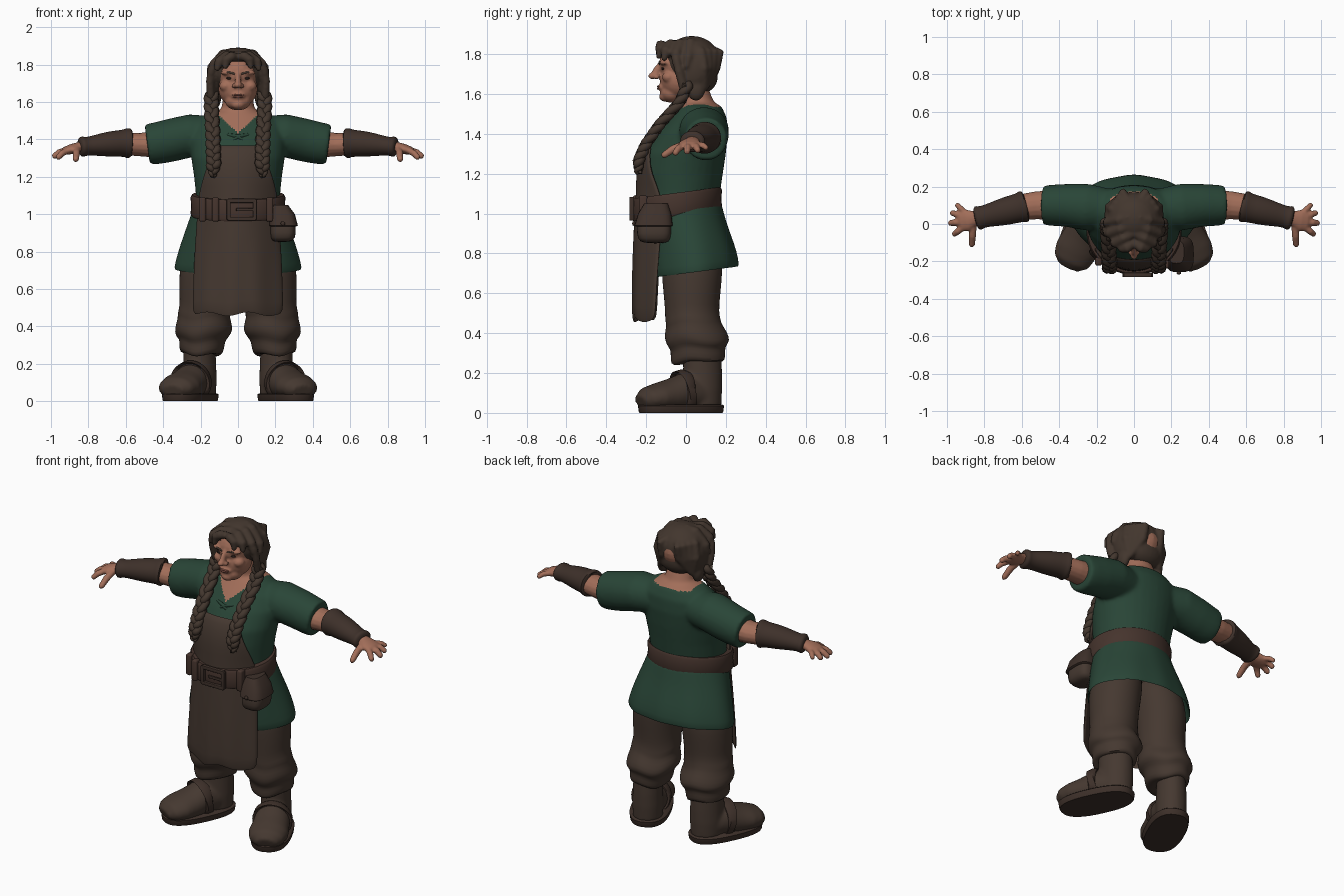
import bpy, bmesh, math
from mathutils import Vector, Matrix


def mat(name, rgb):
    m = bpy.data.materials.new(name)
    m.diffuse_color = (*rgb, 1)
    return m


GREEN = mat("green_cloth", (0.022, 0.060, 0.038))
BROWN = mat("brown_cloth", (0.060, 0.040, 0.030))
LEATHER = mat("dark_leather", (0.048, 0.030, 0.023))
BELT = mat("red_brown_leather", (0.060, 0.034, 0.026))
HAIR = mat("brown_hair", (0.055, 0.037, 0.027))
SKIN = mat("skin", (0.36, 0.155, 0.10))
LIPS = mat("lips", (0.24, 0.09, 0.065))
DARK = mat("dark_brown", (0.02, 0.012, 0.01))


def bridge(bm, rings):
    """Skin a list of vertex rings and cap both ends."""
    n = len(rings[0])
    for a, b in zip(rings, rings[1:]):
        for i in range(n):
            bm.faces.new((a[i], a[(i + 1) % n], b[(i + 1) % n], b[i]))
    bm.faces.new(rings[0][::-1])
    bm.faces.new(rings[-1])


def stack(bm, rows, n=32, p=2.0):
    """Horizontal superellipse sections: (x, y, z, rx, ry)."""
    rings = []
    for x, y, z, rx, ry in rows:
        ring = []
        for i in range(n):
            c, s = math.cos(math.tau * i / n), math.sin(math.tau * i / n)
            ring.append(bm.verts.new((x + rx * math.copysign(abs(c) ** (2 / p), c),
                                      y + ry * math.copysign(abs(s) ** (2 / p), s), z)))
        rings.append(ring)
    bridge(bm, rings)


def tube(bm, rows, n=16, up=(0, 0, 1)):
    """Sections along a path: (x, y, z, sideways radius, upward radius)."""
    pts, rings = [Vector(r[:3]) for r in rows], []
    for k, r in enumerate(rows):
        t = (pts[min(k + 1, len(pts) - 1)] - pts[max(k - 1, 0)]).normalized()
        side = Vector(up).cross(t).normalized()
        nrm = t.cross(side)
        rings.append([bm.verts.new(pts[k] + side * r[3] * math.cos(math.tau * i / n)
                                   + nrm * r[-1] * math.sin(math.tau * i / n)) for i in range(n)])
    bridge(bm, rings)


def ball(bm, c, r, rot=None):
    m = Matrix.Translation(c) @ (rot or Matrix()) @ Matrix.Diagonal((*r, 1))
    bmesh.ops.create_uvsphere(bm, u_segments=24, v_segments=14, radius=1, matrix=m)


def box(bm, c, h):
    bmesh.ops.create_cube(bm, size=2, matrix=Matrix.Translation(c) @ Matrix.Diagonal((*h, 1)))


def finish(bm, name, mats, mirror=False, remesh=0, smooth=6, subsurf=0, bevel=0, solid=0):
    """Turn the bmesh into a finished, smooth shaded object."""
    bmesh.ops.recalc_face_normals(bm, faces=bm.faces)
    me = bpy.data.meshes.new(name)
    bm.to_mesh(me)
    bm.free()
    ob = bpy.data.objects.new(name, me)
    bpy.context.collection.objects.link(ob)
    if solid:
        m = ob.modifiers.new("thickness", 'SOLIDIFY')
        m.thickness, m.offset = solid, 0
    if bevel:
        m = ob.modifiers.new("bevel", 'BEVEL')
        m.width, m.segments = bevel, 3
    if subsurf:
        ob.modifiers.new("subsurf", 'SUBSURF').levels = subsurf
    if mirror:
        ob.modifiers.new("mirror", 'MIRROR')
    if remesh:
        m = ob.modifiers.new("blend", 'REMESH')
        m.mode, m.voxel_size = 'VOXEL', remesh
        m = ob.modifiers.new("soften", 'SMOOTH')
        m.iterations = smooth
    new = bpy.data.meshes.new_from_object(ob.evaluated_get(bpy.context.evaluated_depsgraph_get()))
    ob.modifiers.clear()
    ob.data = new
    new.materials.clear()
    for m in mats:
        new.materials.append(m)
    for f in new.polygons:
        f.material_index = 0
    new.shade_smooth()
    new.set_sharp_from_angle(angle=math.radians(50))
    return ob


# Tunic top with sleeves and neck, blended into one body
bm = bmesh.new()
stack(bm, [(0, -.03, 1.0, .235, .19), (0, -.025, 1.1, .225, .195), (0, -.02, 1.2, .235, .205),
           (0, -.005, 1.3, .25, .205), (0, .03, 1.4, .26, .18), (0, .06, 1.48, .24, .145),
           (0, .07, 1.535, .17, .11), (0, .06, 1.56, .09, .08), (0, .03, 1.66, .075, .07)])
for s in (1, -1):
    tube(bm, [(s * .1, .08, 1.42, .10, .10), (s * .25, .09, 1.42, .125, .115), (s * .36, .1, 1.395, .115, .115),
              (s * .44, .1, 1.378, .11, .112), (s * .485, .1, 1.372, .105, .108)], 24)
tunic = finish(bm, "tunic_top", [GREEN, SKIN], remesh=.011, smooth=8)
for f in tunic.data.polygons:   # neck opening with a front slit
    x, y, z = f.center
    if abs(x) < .13 and z > (1.435 + abs(x) * .9 if y < .03 else 1.535):
        f.material_index = 1

# Collar ties
bm = bmesh.new()
tube(bm, [(-.055, -.12, 1.425, .008, .008), (0, -.142, 1.415, .012, .012), (.055, -.12, 1.425, .008, .008)], 8)
tube(bm, [(-.035, -.14, 1.39, .007, .007), (0, -.142, 1.415, .012, .012), (.035, -.14, 1.39, .007, .007)], 8)
finish(bm, "collar_ties", [GREEN])

# Tunic skirt, open underneath, hem tilted towards the back
bm = bmesh.new()
stack(bm, [(0, -.025, 1.06, .225, .195), (0, -.01, .98, .25, .195), (0, .015, .88, .285, .2),
           (0, .035, .78, .315, .212), (0, .045, .697, .335, .215)], 48)
bmesh.ops.delete(bm, geom=[f for f in bm.faces if len(f.verts) > 4], context='FACES')
for v in bm.verts:
    w = min(1, (1.06 - v.co.z) / .3)
    a = math.atan2(v.co.y, v.co.x)
    v.co.z += .13 * v.co.y * w
    v.co.xy *= 1 + .012 * w * math.sin(9 * a)
finish(bm, "tunic_skirt", [GREEN], solid=.014, subsurf=1)

# Trousers with gathered cuffs
bm = bmesh.new()
stack(bm, [(.12, .03, .92, .12, .13), (.16, .03, .76, .15, .155), (.17, .03, .66, .143, .15),
           (.175, .03, .57, .14, .14), (.175, .03, .5, .135, .135), (.18, .035, .46, .145, .14),
           (.183, .04, .44, .137, .137), (.183, .05, .39, .155, .16), (.185, .06, .35, .152, .162),
           (.188, .06, .325, .125, .138), (.193, .06, .3, .122, .137), (.195, .06, .25, .116, .138),
           (.195, .06, .25, .09, .11)])
for v in bm.verts:
    v.co.z += .012 * math.sin(v.co.x * 25 + v.co.y * 14) * (v.co.z < .7)
finish(bm, "trousers", [BROWN], mirror=True, subsurf=1)

# Boots: turned out, with soles and instep straps
turn = Matrix.Translation((.255, -.025, 0)) @ Matrix.Rotation(math.radians(25), 4, 'Z')
bm = bmesh.new()
stack(bm, [(0, .12, .03, .085, .095), (0, .12, .12, .088, .1), (0, .12, .2, .085, .1), (0, .115, .32, .08, .1)])
tube(bm, [(0, .2, .07, .05, .05), (0, .12, .09, .085, .08), (0, .02, .105, .1, .1), (0, -.06, .085, .108, .085),
          (0, -.13, .077, .115, .073), (0, -.19, .068, .1, .06), (0, -.225, .055, .06, .035)], 24)
bm.transform(turn)
finish(bm, "boots", [BROWN], mirror=True, remesh=.011, smooth=5)
bm = bmesh.new()
stack(bm, [(0, 0, z, .112 + d, .222 + d) for z, d in ((0, -.004), (.006, 0), (.035, .004), (.042, -.004))], 40, 2.5)
bm.transform(turn)
finish(bm, "soles", [LEATHER], mirror=True)
bm = bmesh.new()
tube(bm, [(0, .035, .11, .1, .1), (0, .03, .11, .112, .112), (0, -.005, .1, .115, .112), (0, -.01, .1, .1, .1)], 28)
bmesh.ops.bisect_plane(bm, geom=bm.verts[:] + bm.edges[:] + bm.faces[:], plane_co=(0, 0, .02),
                       plane_no=(0, 0, -1), clear_outer=True)
bm.transform(turn)
finish(bm, "boot_straps", [LEATHER], mirror=True)

# Apron: one curved sheet; rows are height, half width, middle y, edge y
bm = bmesh.new()
rows, cols = [(.46, .245, -.262, -.15), (.6, .24, -.262, -.145), (.75, .235, -.26, -.135), (.9, .225, -.255, -.125),
              (1.0, .218, -.25, -.12), (1.1, .212, -.242, -.125), (1.2, .185, -.242, -.175),
              (1.3, .15, -.225, -.19), (1.37, .128, -.188, -.168)], 16
grid = []
for z, w, ym, ye in rows:
    ts = [2 * j / cols - 1 for j in range(cols + 1)]
    grid.append([bm.verts.new((w * t, ym + (ye - ym) * t * t + .004 * math.sin(11 * t) * (z < .9),
                               z + .012 * math.sin(7 * t) * (z < .5))) for t in ts])
for a, b in zip(grid, grid[1:]):
    for j in range(cols):
        bm.faces.new((a[j], a[j + 1], b[j + 1], b[j]))
finish(bm, "apron", [BROWN], solid=.018, subsurf=1)

# Belt, buckle and side loops
bm = bmesh.new()
stack(bm, [(0, -.045, z, .246 + d, .218 + d) for z, d in
           ((.985, -.02), (.985, 0), (1.0, .008), (1.04, .004), (1.085, .008), (1.1, 0), (1.1, -.02))], 48)
for v in bm.verts:
    v.co.z += .13 * v.co.y + .01
finish(bm, "belt", [BELT])
bm = bmesh.new()
for c, h in (((.02, -.272, 1.072), (.075, .012, .011)), ((.02, -.272, .975), (.075, .012, .011)),
             ((-.05, -.272, 1.024), (.011, .012, .055)), ((.09, -.272, 1.024), (.011, .012, .055)),
             ((.04, -.278, 1.024), (.05, .006, .008))):
    box(bm, c, h)
finish(bm, "buckle", [LEATHER], bevel=.004)
bm = bmesh.new()
for x, y in ((-.19, -.2), (-.12, -.245), (.17, -.215)):
    box(bm, (x, y, 1.025), (.018, .022, .065))
finish(bm, "belt_loops", [BELT], bevel=.01)

# Pouch with flap
bm = bmesh.new()
stack(bm, [(.235, -.155, .85, .045, .06), (.24, -.16, .87, .068, .085), (.242, -.16, .93, .07, .088),
           (.235, -.155, 1.0, .058, .075), (.225, -.15, 1.05, .035, .055)], 24, 3.2)
finish(bm, "pouch", [BROWN], subsurf=1)
bm = bmesh.new()
stack(bm, [(.243, -.163, .935, .07, .09), (.243, -.162, .94, .077, .096), (.238, -.157, 1.0, .066, .083),
           (.227, -.15, 1.05, .04, .06)], 24, 3.2)
ball(bm, (.24, -.262, .95), (.012, .008, .012))
finish(bm, "pouch_flap", [LEATHER])

# Bare arms and hands
bm = bmesh.new()
for s in (1, -1):
    tube(bm, [(s * .42, .1, 1.375, .08, .075), (s * .52, .1, 1.372, .075, .063), (s * .6, .09, 1.375, .07, .06),
              (s * .78, .045, 1.365, .045, .04), (s * .85, .03, 1.358, .04, .028), (s * .89, .02, 1.348, .058, .027),
              (s * .925, .018, 1.338, .058, .022), (s * .94, .015, 1.334, .04, .014)])
    for b, t, r in (((.905, .062, 1.345), (.952, .108, 1.325), .016), ((.915, .042, 1.34), (.982, .062, 1.312), .018),
                    ((.92, .012, 1.338), (.992, .004, 1.305), .019), ((.915, -.018, 1.338), (.968, -.06, 1.297), .018),
                    ((.86, -.005, 1.347), (.868, -.122, 1.287), .02)):
        b, t = Vector(b), Vector(t)
        path = [b, b.lerp(t, .5) + Vector((0, 0, .008)), b.lerp(t, .9), t]
        tube(bm, [(s * q.x, q.y, q.z, r * k) for q, k in zip(path, (1, 1, .85, .45))], 10)
finish(bm, "arms_and_hands", [SKIN], remesh=.0065, smooth=3)

# Bracers with flared ends
bm = bmesh.new()
tube(bm, [(.575, .097, 1.377, .06, .06), (.57, .098, 1.38, .086, .08), (.595, .092, 1.38, .088, .083),
          (.61, .088, 1.379, .077, .071), (.68, .07, 1.376, .077, .07), (.76, .05, 1.368, .064, .056),
          (.815, .037, 1.362, .057, .048), (.825, .034, 1.362, .066, .056), (.85, .028, 1.36, .064, .053),
          (.85, .028, 1.36, .035, .03)], 24)
finish(bm, "bracers", [LEATHER], mirror=True, subsurf=1)

# Head: skull, jaw, nose, cheeks, brow, lips and ears blended
bm = bmesh.new()
for c, r in (((0, .02, 1.75), (.12, .155, .125)), ((0, -.035, 1.67), (.105, .095, .1)), ((0, -.07, 1.605), (.07, .06, .05)),
             ((0, -.105, 1.587), (.038, .03, .026)), ((0, -.168, 1.69), (.02, .022, .017)),
             ((0, -.118, 1.633), (.04, .025, .02))):
    ball(bm, c, r)
tube(bm, [(0, -.115, 1.755, .014, .02), (0, -.145, 1.72, .015, .02), (0, -.16, 1.69, .02, .02)], 12)
for s in (1, -1):
    for c, r in (((s * .065, -.085, 1.685), (.035, .035, .03)), ((s * .02, -.148, 1.685), (.014, .016, .012)),
                 ((s * .05, -.108, 1.757), (.045, .025, .014)), ((s * .128, .02, 1.7), (.018, .03, .042))):
        ball(bm, c, r)
finish(bm, "head", [SKIN], remesh=.007, smooth=4)

# Eyes, eyebrows and mouth
bm = bmesh.new()
ball(bm, (.046, -.116, 1.727), (.018, .008, .007))
finish(bm, "eyes", [DARK], mirror=True)
bm = bmesh.new()
tube(bm, [(.018, -.133, 1.75, .004, .005), (.05, -.133, 1.76, .005, .006), (.085, -.105, 1.752, .004, .004)], 8)
finish(bm, "eyebrows", [HAIR], mirror=True)
bm = bmesh.new()
ball(bm, (0, -.138, 1.637), (.033, .007, .005))
ball(bm, (0, -.138, 1.627), (.027, .008, .006))
finish(bm, "mouth", [LIPS])

# Hair: cap, parted fringe, side locks and gathered nape
bm = bmesh.new()
ball(bm, (0, .03, 1.765), (.15, .142, .126))
ball(bm, (0, .085, 1.69), (.125, .075, .085))
for s in (1, -1):
    ball(bm, (s * .125, .04, 1.72), (.034, .07, .09))
    ball(bm, (s * .12, .05, 1.62), (.03, .045, .055))
    for k, (x, y, z) in enumerate(((.07, -.138, 1.775), (.115, -.112, 1.765), (.145, -.06, 1.75), (.158, .0, 1.73))):
        tube(bm, [(0, -.1 + .05 * k, 1.84 + .01 * k, .02), (s * x * .5, -.128 + .05 * k, 1.845 + .004 * k, .027),
                  (s * x * .9, y + .01, z + .05, .027), (s * x, y, z, .012)], 12)
    tube(bm, [(s * .14, -.05, 1.78, .022), (s * .15, -.035, 1.71, .022), (s * .145, -.01, 1.62, .022)], 12, (0, 1, 0))
    for k in range(4):
        tube(bm, [(s * .03, .03 + .03 * k, 1.88 - .015 * k, .015), (s * (.12 - .02 * k), .08 + .03 * k, 1.81, .022),
                  (s * (.135 - .025 * k), .09 + .02 * k, 1.73, .024), (s * .11, .09, 1.62, .016)], 10, (0, 1, 0))
finish(bm, "hair", [HAIR], remesh=.009, smooth=3)

# Braids: three woven strands along a hanging path
path = [Vector(p) for p in ((.142, .01, 1.65), (.142, -.03, 1.56), (.135, -.13, 1.45), (.132, -.2, 1.35),
                            (.13, -.236, 1.27), (.135, -.24, 1.2))]
bm = bmesh.new()
for strand in range(3):
    rows = []
    for i in range(61):
        u = i / 60 * (len(path) - 1)
        k = min(int(u), len(path) - 2)
        c = path[k].lerp(path[k + 1], u - k)
        a = i / 60 * math.tau * 3.5 + strand * math.tau / 3
        taper = 1 if i < 50 else 1 - .06 * (i - 50)
        rows.append((c.x + .021 * taper * math.sin(a), c.y + .011 * math.sin(2 * a), c.z, .021 * taper))
    tube(bm, rows, 8, (0, 1, 0))
finish(bm, "braids", [HAIR], mirror=True)
